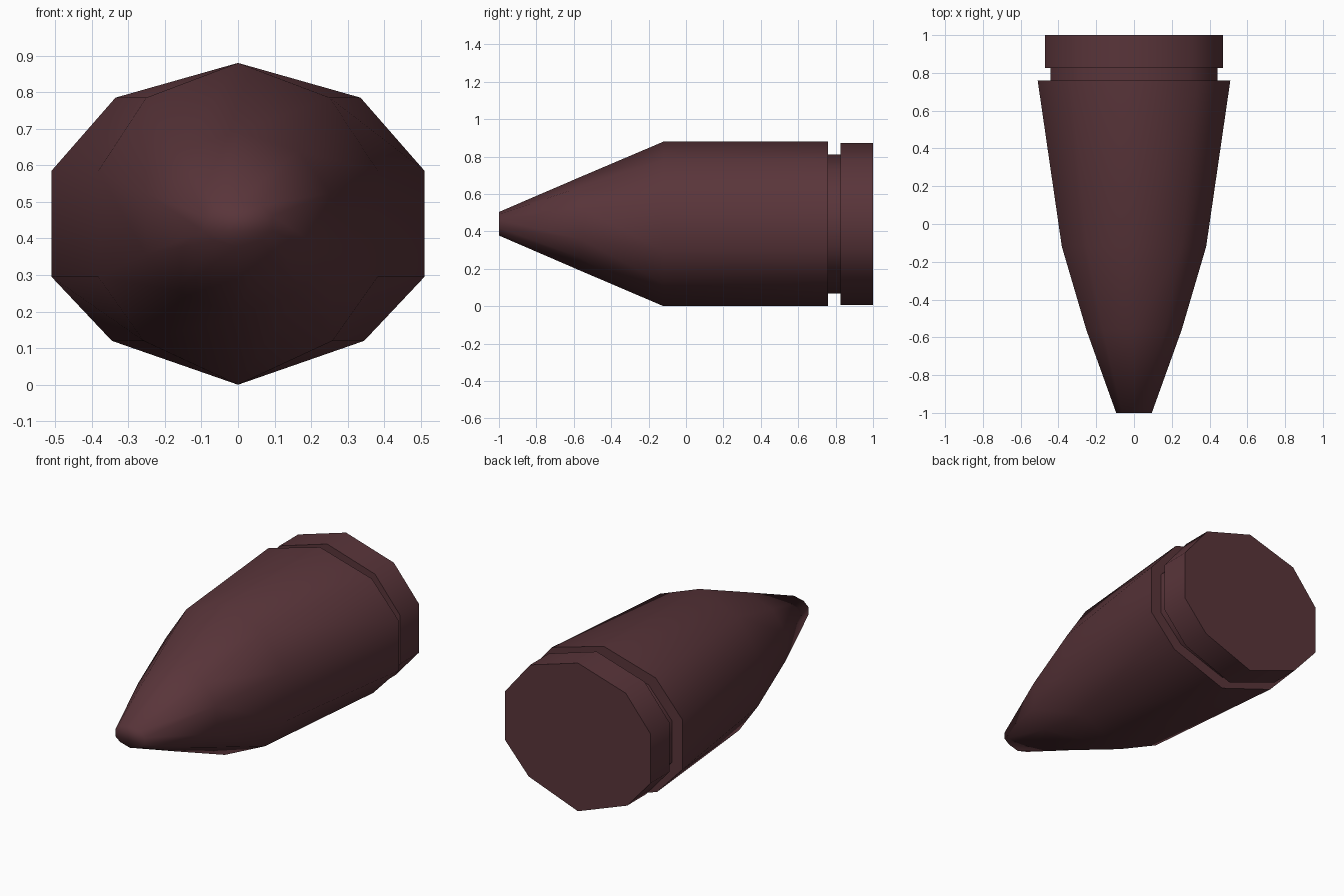
import bpy, bmesh

if "Cube" in bpy.data.objects:
    bpy.data.objects.remove(bpy.data.objects["Cube"])

# Right half of the ten-sided cross-section, top to bottom (x, z)
HALF = [(0, 0.88), (0.335, 0.785), (0.51, 0.585), (0.51, 0.295), (0.345, 0.12), (0, 0.0)]
SECTION = HALF + [(-x, z) for x, z in HALF[-2:0:-1]]
MID = 0.441

# Lengthwise profile: y, width scale, height scale
RINGS = [
    (-1.0, 0.185, 0.143),   # blunt tip
    (-0.56, 0.495, 0.574),  # tapering nose
    (-0.12, 0.749, 1.0),    # shoulder
    (0.76, 1.0, 1.0),       # end of body
    (0.76, 0.865, 0.845),   # groove
    (0.825, 0.865, 0.845),
    (0.825, 0.925, 0.986),  # rear rim
    (1.0, 0.925, 0.986),
]
FIRST_SHARP = 3  # rings from here on are hard edges

bm = bmesh.new()
rings = [[bm.verts.new((x * sx, y, MID + (z - MID) * sz)) for x, z in SECTION]
         for y, sx, sz in RINGS]
n = len(SECTION)

# Skin between rings, then cap both ends
for a, b in zip(rings, rings[1:]):
    for i in range(n):
        j = (i + 1) % n
        bm.faces.new((a[i], a[j], b[j], b[i]))
bm.faces.new(rings[0])
bm.faces.new(rings[-1])
bmesh.ops.recalc_face_normals(bm, faces=bm.faces)

# Smooth sides and tip, crisp groove and rim
for f in bm.faces:
    f.smooth = True
for ring in rings[FIRST_SHARP:]:
    for i in range(n):
        bm.edges.get((ring[i], ring[(i + 1) % n])).smooth = False

mesh = bpy.data.meshes.new("bullet_body")
bm.to_mesh(mesh)
bm.free()
obj = bpy.data.objects.new("bullet_body", mesh)
bpy.context.collection.objects.link(obj)

# Dark maroon finish
mat = bpy.data.materials.new("dark_maroon")
mat.diffuse_color = (0.1, 0.035, 0.042, 1)
mat.use_nodes = True
mat.node_tree.nodes["Principled BSDF"].inputs["Base Color"].default_value = mat.diffuse_color
mesh.materials.append(mat)
